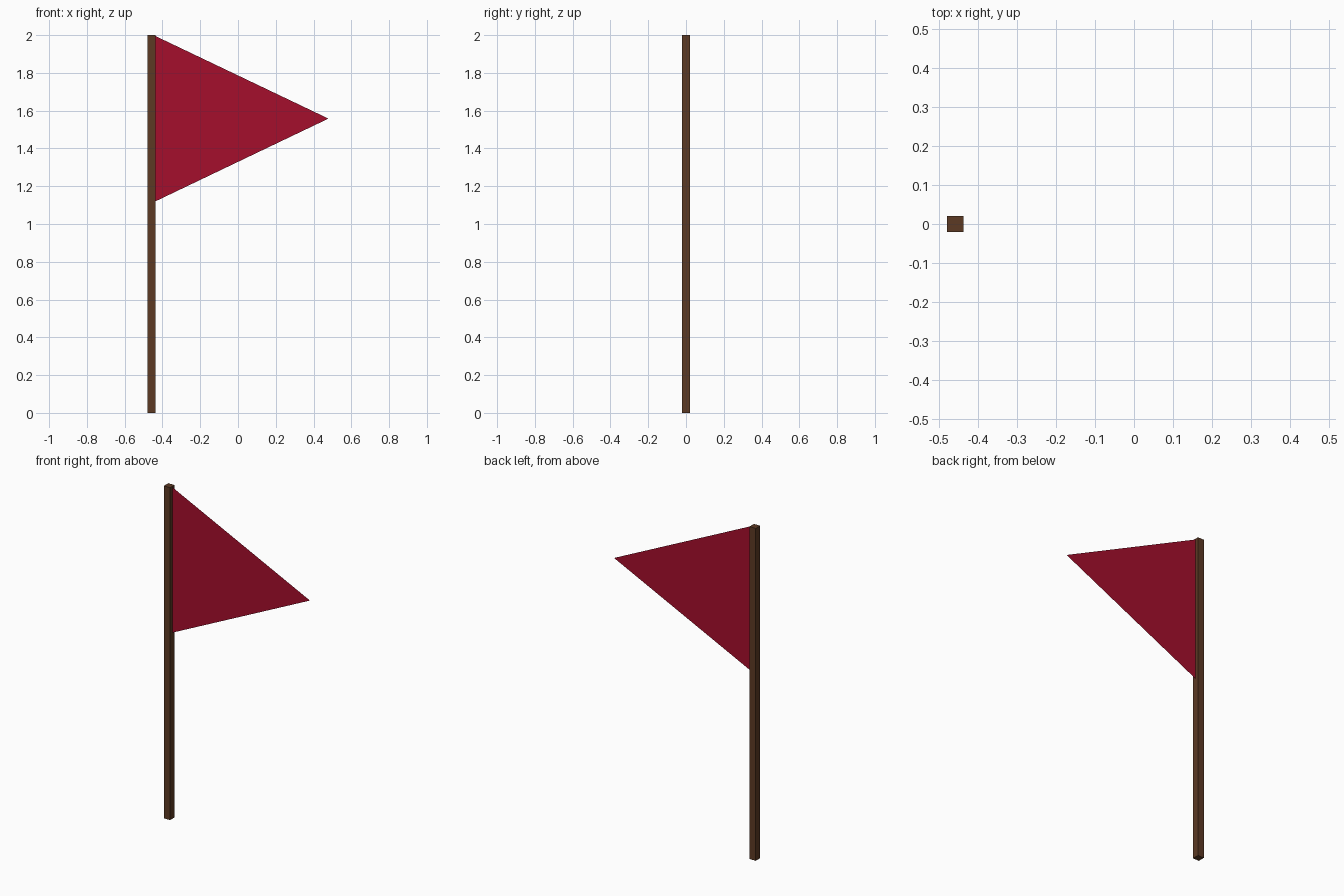
import bpy, bmesh

if "Cube" in bpy.data.objects:
    bpy.data.objects.remove(bpy.data.objects["Cube"])


def material(name, rgb):
    """Flat colour given as sRGB bytes, stored as linear."""
    def lin(c):
        c /= 255
        return c / 12.92 if c <= 0.04045 else ((c + 0.055) / 1.055) ** 2.4
    m = bpy.data.materials.new(name)
    m.diffuse_color = (*[lin(c) for c in rgb], 1)
    m.use_nodes = True
    m.node_tree.nodes["Principled BSDF"].inputs["Base Color"].default_value = m.diffuse_color
    return m


def finish(name, bm, mat):
    me = bpy.data.meshes.new(name)
    bm.to_mesh(me)
    bm.free()
    me.materials.append(mat)
    ob = bpy.data.objects.new(name, me)
    bpy.context.collection.objects.link(ob)
    return ob


W = 0.042                 # pole width
POLE_X = -0.458
EDGE_X = POLE_X + W / 2   # pole side that carries the flag

# Square wooden pole
bm = bmesh.new()
bmesh.ops.create_cube(bm, size=1)
for v in bm.verts:
    v.co = (v.co.x * W + POLE_X, v.co.y * W, v.co.z * 2 + 1)
finish("pole", bm, material("brown wood", (92, 58, 36)))

# Triangular pennant, a single flat sheet
bm = bmesh.new()
pts = [(EDGE_X, 1.12), (0.479, 1.558), (EDGE_X, 1.995)]
bm.faces.new([bm.verts.new((x, 0, z)) for x, z in pts])
finish("pennant", bm, material("crimson cloth", (165, 14, 44)))
